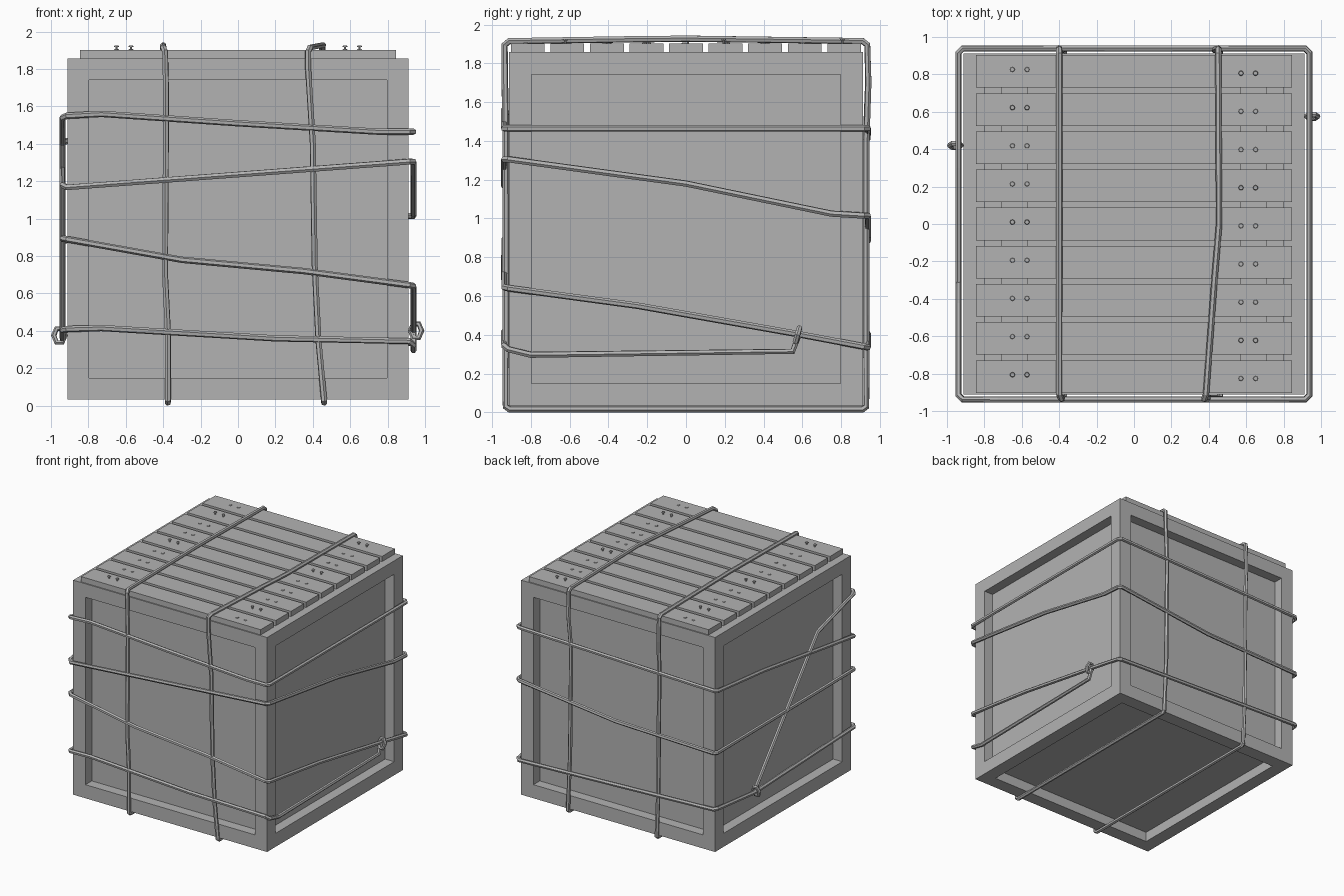
import bpy, bmesh, math
from mathutils import Matrix, Vector

if "Cube" in bpy.data.objects:
    bpy.data.objects.remove(bpy.data.objects["Cube"], do_unlink=True)

GREY = (0.45, 0.45, 0.45, 1)
mat = bpy.data.materials.new("plain grey")
mat.use_nodes = True
mat.diffuse_color = GREY
mat.node_tree.nodes["Principled BSDF"].inputs["Base Color"].default_value = GREY


def add_object(name, bm):
    mesh = bpy.data.meshes.new(name)
    bm.to_mesh(mesh)
    bm.free()
    mesh.materials.append(mat)
    obj = bpy.data.objects.new(name, mesh)
    bpy.context.collection.objects.link(obj)
    return obj


def box(name, centre, size):
    bm = bmesh.new()
    bmesh.ops.create_cube(bm, size=1, matrix=Matrix.Translation(centre) @ Matrix.Diagonal((*size, 1)))
    return add_object(name, bm)


def rope(name, points, radius=0.017, closed=False):
    curve = bpy.data.curves.new(name, 'CURVE')
    curve.dimensions = '3D'
    curve.bevel_depth = radius
    curve.bevel_resolution = 1
    curve.use_fill_caps = True
    spline = curve.splines.new('POLY')
    spline.points.add(len(points) - 1)
    for sp, p in zip(spline.points, points):
        sp.co = (*p, 1)
    spline.use_cyclic_u = closed
    helper = bpy.data.objects.new(name + "_path", curve)
    bpy.context.collection.objects.link(helper)
    bpy.context.view_layer.update()
    mesh = bpy.data.meshes.new_from_object(helper.evaluated_get(bpy.context.evaluated_depsgraph_get()))
    bpy.data.objects.remove(helper, do_unlink=True)
    bm = bmesh.new()
    bm.from_mesh(mesh)
    for f in bm.faces:
        f.smooth = False
        f.material_index = 0
    return add_object(name, bm)


# Crate body: a cube with a sunken panel on every side
bm = bmesh.new()
bmesh.ops.create_cube(bm, size=1.825, matrix=Matrix.Translation((0, 0, 0.945)))
panels = list(bm.faces)
bmesh.ops.inset_individual(bm, faces=panels, thickness=0.163)
bmesh.ops.inset_individual(bm, faces=panels, thickness=0, depth=-0.085)
add_object("crate_body", bm)

# Lid: planks on two battens
for side in (-1, 1):
    box("lid_batten", (side * 0.64, 0, 1.835), (0.14, 1.49, 0.045))
PITCH = 0.204
for i in range(-4, 5):
    box("lid_plank", (0, i * PITCH, 1.88), (1.69, 0.174, 0.045))

# Nails: most are nearly flush, a few stand proud
raised = {(-1, 3), (-1, 0), (-1, -4), (1, 4), (1, 1), (1, -3)}
for side in (-1, 1):
    for i in range(-4, 5):
        height = 0.022 if (side, i) in raised else 0.004
        bm = bmesh.new()
        for x in (0.572, 0.65):
            at = Vector((side * x, i * PITCH - 0.01 * side, 1.9))
            bmesh.ops.create_cone(bm, cap_ends=True, segments=8, radius1=0.006, radius2=0.006,
                                  depth=height, matrix=Matrix.Translation(at + Vector((0, 0, height / 2))))
            bmesh.ops.create_cone(bm, cap_ends=True, segments=8, radius1=0.014, radius2=0.011,
                                  depth=0.006, matrix=Matrix.Translation(at + Vector((0, 0, height))))
        add_object("nail_pair", bm)

# Upright ropes: each a loop over the lid and under the base
E, T, B = 0.93, 1.915, 0.016
rope("upright_rope_a", [
    (-0.4, -0.91, T), (-0.4, 0, T + 0.012), (-0.4, 0.91, T), (-0.4, E + 0.005, T - 0.02),
    (-0.4, E + 0.01, 1.7), (-0.4, E, 1.45), (-0.39, E, 0.4), (-0.375, E, 0.03), (-0.375, 0.91, B),
    (-0.375, -0.91, B), (-0.375, -E, 0.03), (-0.375, -E, 0.4), (-0.39, -E, 0.7), (-0.385, -E, 1.5),
    (-0.385, -E - 0.005, 1.7), (-0.39, -E - 0.005, T - 0.02)], closed=True)
rope("upright_rope_b", [
    (0.385, -0.91, T), (0.43, -0.3, T + 0.009), (0.455, 0, T + 0.012), (0.45, 0.91, T),
    (0.45, E + 0.005, T - 0.02), (0.45, E + 0.01, 1.7), (0.43, E, 1.4), (0.44, E, 0.5),
    (0.46, E, 0.03), (0.46, 0.91, B), (0.46, -0.91, B), (0.46, -E, 0.03), (0.43, -E, 0.35),
    (0.41, -E, 0.75), (0.4, -E, 1.4), (0.375, -E - 0.005, 1.8), (0.375, -E - 0.005, T - 0.02)], closed=True)

# Wound rope: one line wrapped around the four sides, as (offset along side, height)
C = 0.915
left = lambda u, z: (-0.938, u, z)
front = lambda u, z: (u, -0.938, z)
right = lambda u, z: (0.938, u, z)
back = lambda u, z: (u, 0.938, z)
route = [
    (left, [(0.42, 0.37), (-0.43, 1.4), (-C, 1.54)]),
    (front, [(-C, 1.55), (-0.73, 1.56), (0, 1.51), (0.75, 1.465), (C, 1.465)]),
    (right, [(-C, 1.465), (C, 1.465)]),
    (back, [(C, 1.465), (0, 1.44), (-C, 1.415)]),
    (left, [(C, 1.41), (0.3, 1.35), (-C, 1.18)]),
    (front, [(-C, 1.167), (C, 1.305)]),
    (right, [(-C, 1.305), (0, 1.18), (0.75, 1.025), (C, 1.015)]),
    (back, [(C, 1.015), (0, 0.91), (-C, 0.885)]),
    (left, [(C, 0.885), (-C, 0.895)]),
    (front, [(-C, 0.89), (-0.3, 0.78), (0.35, 0.72), (C, 0.645)]),
    (right, [(-C, 0.64), (-0.25, 0.55), (0.57, 0.405), (C, 0.34)]),
    (back, [(C, 0.335), (0, 0.37), (-C, 0.405)]),
    (left, [(C, 0.41), (0.42, 0.36), (-C, 0.405)]),
    (front, [(-C, 0.41), (-0.73, 0.415), (0.2, 0.36), (C, 0.345)]),
    (right, [(-C, 0.325), (-0.8, 0.297), (0.55, 0.315), (0.585, 0.41)]),
]
rope("wound_rope", [side(u, z) for side, pts in route for u, z in pts])

# Knots: small loops around the wound rope
for name, x, y, z in (("knot_left", -0.955, 0.42, 0.375), ("knot_right", 0.952, 0.575, 0.4)):
    rope(name, [(x + 0.03 * math.cos(a), y + 0.012 * math.sin(a), z + 0.043 * math.sin(a))
                for a in (math.tau * k / 6 for k in range(6))], 0.015, closed=True)
